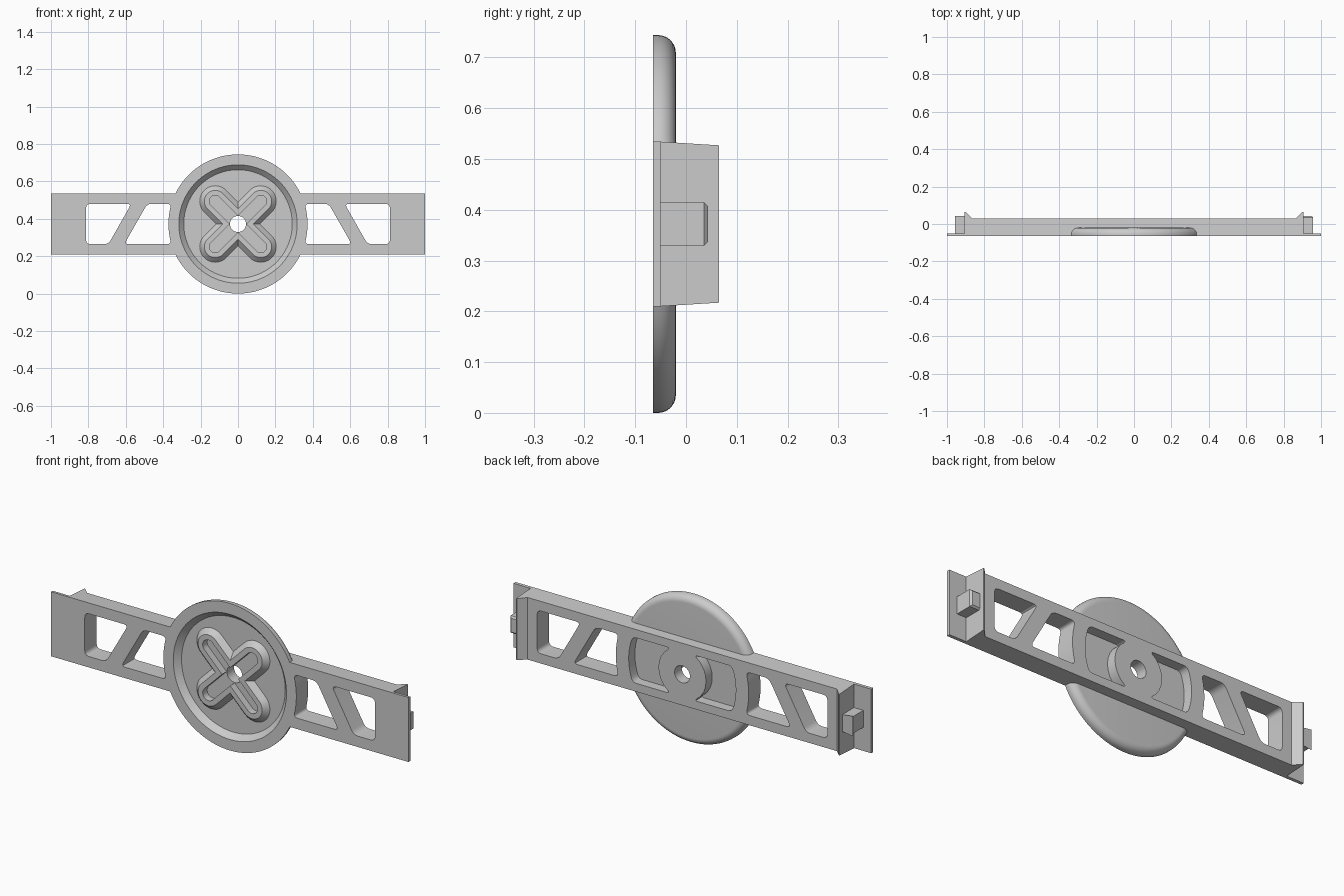
import bpy, bmesh
from math import sin, cos, asin, pi, sqrt, radians
from mathutils import Vector
from mathutils.geometry import tessellate_polygon

if "Cube" in bpy.data.objects:
    bpy.data.objects.remove(bpy.data.objects["Cube"])

CZ = 0.372                       # height of the hub axis
FRONT, BACK = -0.065, 0.03       # faces of the bar
R, ROUND, DISC_BACK = 0.372, 0.035, -0.02

grey = bpy.data.materials.new("plain grey")
grey.use_nodes = True
grey.diffuse_color = (0.6, 0.6, 0.6, 1)
grey.node_tree.nodes["Principled BSDF"].inputs["Base Color"].default_value = (0.6, 0.6, 0.6, 1)


def finish(name, bm):
    bmesh.ops.recalc_face_normals(bm, faces=bm.faces[:])
    mesh = bpy.data.meshes.new(name)
    bm.to_mesh(mesh)
    bm.free()
    mesh.materials.append(grey)
    ob = bpy.data.objects.new(name, mesh)
    bpy.context.collection.objects.link(ob)
    bpy.ops.object.select_all(action='DESELECT')
    ob.select_set(True)
    bpy.context.view_layer.objects.active = ob
    bpy.ops.object.shade_smooth_by_angle(angle=radians(30))


# Outlines, as points of x and height above the axis
def taper(y):
    return 0.163 - 0.062 * (y - FRONT)


def circle(r, n=96):
    return [(r * cos(2 * pi * i / n), r * sin(2 * pi * i / n)) for i in range(n)]


def arc(r, z0, z1, n=8):
    zs = [z0 + (z1 - z0) * i / n for i in range(n + 1)]
    return [(sqrt(r * r - z * z), z) for z in zs]


def crown(r, y, n=48):
    """Arc of the disc standing above the bar, from +x to -x."""
    a = asin(taper(y) / r)
    ts = [a + (pi - 2 * a) * i / n for i in range(n + 1)]
    return [(r * cos(t), r * sin(t)) for t in ts]


def rounded(points, r, smooth=()):
    """Round every corner except the arc points listed in smooth."""
    out = []
    for i, p in enumerate(points):
        if i in smooth:
            out.append(p)
            continue
        p, a, b = Vector(p), Vector(points[i - 1]), Vector(points[(i + 1) % len(points)])
        s = p + (a - p).normalized() * min(r, (a - p).length * 0.9)
        e = p + (b - p).normalized() * min(r, (b - p).length * 0.9)
        for k in range(7):
            t = k / 6
            out.append(tuple(s * (1 - t) ** 2 + p * 2 * t * (1 - t) + e * t * t))
    return out


def cross(r, reach=0.172):
    """Four round-ended arms set diagonally."""
    out = []
    for k in range(4):
        a = radians(45 + 90 * k)
        for i in range(17):
            t = a - pi / 2 + pi * i / 16
            out.append((reach * cos(a) + r * cos(t), reach * sin(a) + r * sin(t)))
        out.append((r * sqrt(2) * cos(a + pi / 4), r * sqrt(2) * sin(a + pi / 4)))
    return out


def flip_x(points):
    return [(-x, z) for x, z in points]


def flip_z(points):
    return [(x, -z) for x, z in points]


# Surface helpers for the body, sharing vertices through a lookup
bm = bmesh.new()
known = {}


def vert(x, y, z):
    key = (round(x, 5), round(y, 5), round(z, 5))
    if key not in known:
        known[key] = bm.verts.new((x, y, CZ + z))
    return known[key]


def wall(loop_a, y0, loop_b, y1, closed=True):
    n = len(loop_a)
    for i in range(n if closed else n - 1):
        j = (i + 1) % n
        bm.faces.new([vert(p[0], y, p[1]) for p, y in
                      ((loop_a[i], y0), (loop_a[j], y0), (loop_b[j], y1), (loop_b[i], y1))])


def cap(y, *loops):
    """Flat face at y, the first loop outside and the others as holes."""
    flat = [p for loop in loops for p in loop]
    for tri in tessellate_polygon([[Vector((x, z, 0)) for x, z in loop] for loop in loops]):
        bm.faces.new([vert(flat[i][0], y, flat[i][1]) for i in tri])


# Openings: two windows and a back pocket on each side
H = 0.108
inner = rounded(arc(R, -H, H) + [(0.485, H), (0.608, -H)], 0.025, range(1, 8))
outer = rounded([(0.57, H), (0.812, H), (0.812, -H), (0.693, -H)], 0.025)
pocket = rounded(arc(0.3, -0.115, 0.115) + arc(0.133, 0.115, -0.115), 0.022,
                 [i for i in range(18) if i not in (0, 8, 9, 17)])
windows = [inner, outer, flip_x(inner), flip_x(outer)]
pockets = [pocket, flip_x(pocket)]
bore = circle(0.043, 48)
for shape in windows:
    wall(shape, FRONT, shape, BACK)
for shape in pockets:
    wall(shape, DISC_BACK, shape, BACK)
    cap(DISC_BACK, shape)

# Front face of bar and disc in one outline
top = crown(R, FRONT)
z = taper(FRONT)
silhouette = [(1, -z), (1, z)] + top + [(-1, z), (-1, -z)] + flip_z(top)[::-1]
rim, floor = circle(0.3165), circle(0.29)
cap(FRONT, silhouette, rim, *windows)

# Dish, raised cross, slot and bore
DISH, CROSS, SLOT = -0.037, -0.063, -0.027
base, ridge, slot = cross(0.083), cross(0.058), cross(0.032)
wall(rim, FRONT, floor, DISH)
cap(DISH, floor, base)
wall(base, DISH, ridge, CROSS)
cap(CROSS, ridge, slot)
wall(slot, CROSS, slot, SLOT)
cap(SLOT, slot, bore)
wall(bore, SLOT, bore, BACK)

# Back face of the bar
z = taper(BACK)
cap(BACK, [(0.865, -z), (0.865, z), (-0.865, z), (-0.865, -z)], bore, *windows, *pockets)

# Rounded disc edge above and below the bar
rings = [(R, FRONT)] + [(R - ROUND + ROUND * cos(t), DISC_BACK - ROUND + ROUND * sin(t))
                        for t in [i * pi / 16 for i in range(9)]]
for flip in (list, flip_z):
    for (r0, y0), (r1, y1) in zip(rings, rings[1:]):
        wall(flip(crown(r0, y0)), y0, flip(crown(r1, y1)), y1, closed=False)
    cap(DISC_BACK, flip(crown(R - ROUND, DISC_BACK)))

# Long sides of the bar, end plates and ridges
ends = [(top[0][0], FRONT), (1, FRONT), (1, -0.05), (0.905, -0.05),
        (0.905, 0.065), (0.9, 0.065), (0.865, BACK)]
notch = [(0.295, DISC_BACK), (0.325, -0.045)]
half = notch + ends
plan = half + flip_x(half)[::-1]
for s in (-1, 1):
    bm.faces.new([vert(x, y, s * taper(y)) for x, y in plan])
    for (x0, y0), (x1, y1) in zip(ends[1:], ends[2:]):
        bm.faces.new([vert(s * x0, y0, -taper(y0)), vert(s * x0, y0, taper(y0)),
                      vert(s * x1, y1, taper(y1)), vert(s * x1, y1, -taper(y1))])
finish("spoked_bar_and_disc", bm)

# Catch blocks on the end walls
for s, side in ((-1, "right"), (1, "left")):
    bm = bmesh.new()
    bmesh.ops.create_cube(bm, size=1)
    for v in bm.verts:
        v.co = (s * (0.931 + v.co.x * 0.052), -0.0035 + v.co.y * 0.093, CZ + v.co.z * 0.086)
    tip = [e for e in bm.edges if all(v.co.y > 0 for v in e.verts)
           and any(abs(v.co.x) > 0.92 for v in e.verts)]
    bmesh.ops.bevel(bm, geom=tip, offset=0.008, segments=1, affect='EDGES')
    finish(side + "_catch_block", bm)
